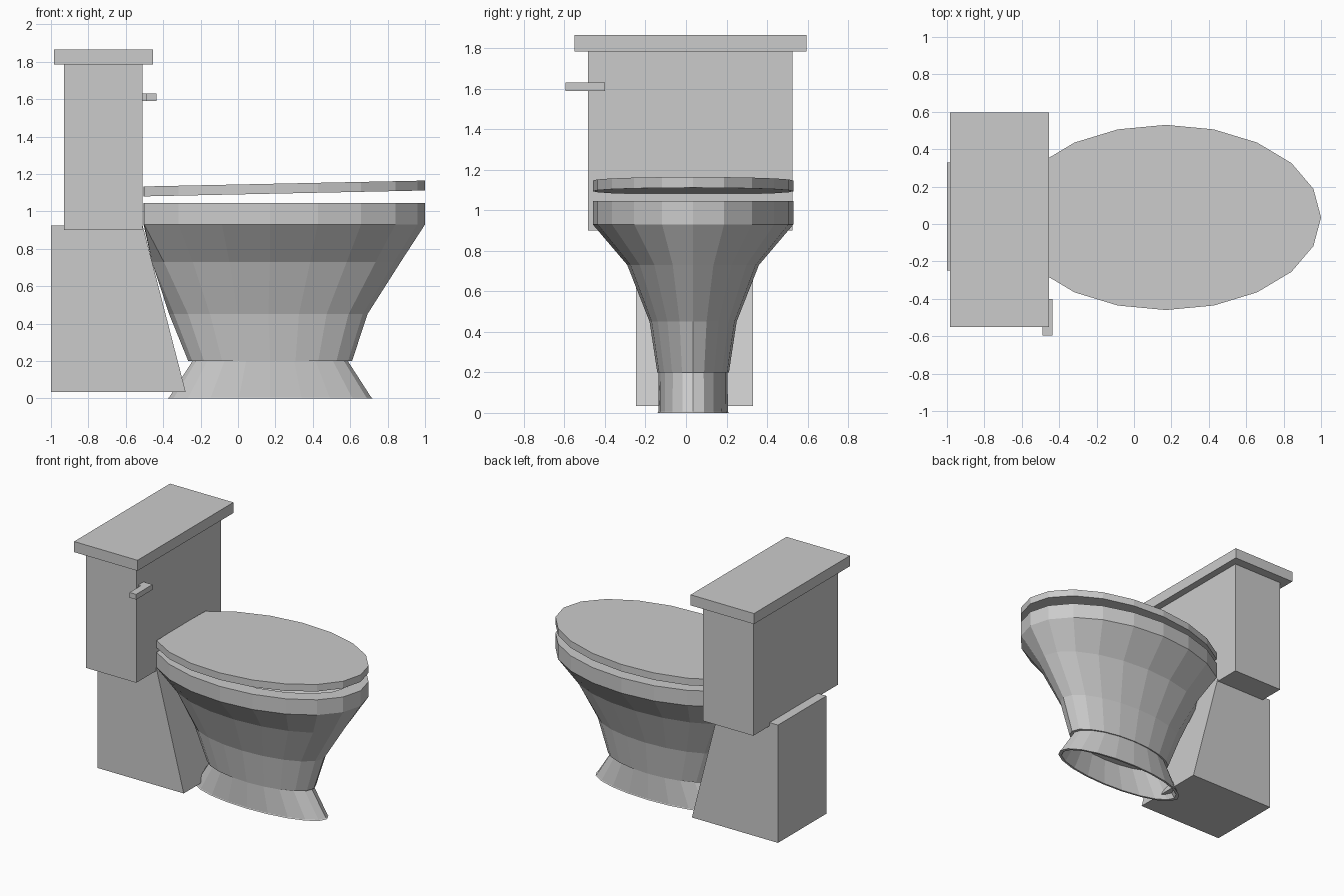
import bpy, bmesh
from math import cos, sin, pi

if "Cube" in bpy.data.objects:
    bpy.data.objects.remove(bpy.data.objects["Cube"])

CY = 0.035   # the body sits slightly off the y axis because of the lever
N = 20


def finish(name, bm):
    bmesh.ops.recalc_face_normals(bm, faces=bm.faces)
    me = bpy.data.meshes.new(name)
    bm.to_mesh(me)
    bm.free()
    ob = bpy.data.objects.new(name, me)
    bpy.context.collection.objects.link(ob)
    return ob


def box(name, x0, x1, y0, y1, z0, z1, base_x1=None):
    """Box whose lower front edge may be pushed out to base_x1."""
    bm = bmesh.new()
    bmesh.ops.create_cube(bm, size=1)
    for v in bm.verts:
        low = v.co.z < 0
        right = base_x1 if low and base_x1 is not None else x1
        v.co = (right if v.co.x > 0 else x0,
                y1 if v.co.y > 0 else y0,
                z0 if low else z1)
    return finish(name, bm)


def loft(name, rings, cap_start=True, cap_end=True, closed=False, tilt=0):
    """Skin oval rings (z, centre x, radius x, radius y, flat back x)."""
    bm = bmesh.new()
    loops = []
    for z, cx, rx, ry, back in rings:
        loop = []
        for i in range(N):
            a = 2 * pi * i / N
            x = max(cx + rx * cos(a), back)
            loop.append(bm.verts.new((x, CY + ry * sin(a), z + tilt * (x + 0.51))))
        loops.append(loop)
    pairs = list(zip(loops, loops[1:]))
    if closed:
        pairs.append((loops[-1], loops[0]))
    for a, b in pairs:
        for i in range(N):
            j = (i + 1) % N
            bm.faces.new((a[i], a[j], b[j], b[i]))
    if cap_start:
        bm.faces.new(loops[0])
    if cap_end:
        bm.faces.new(loops[-1])
    return finish(name, bm)


# Cistern, its cover and the flush lever
box("tank", -0.93, -0.51, -0.485, 0.525, 0.90, 1.785)
box("tank_cover", -0.985, -0.455, -0.55, 0.595, 1.785, 1.865)
box("lever_stem", -0.515, -0.485, -0.46, -0.40, 1.59, 1.63)
box("lever", -0.49, -0.435, -0.595, -0.40, 1.59, 1.63)

# Rear support with sloping front
box("rear_support", -1.0, -0.51, CY - 0.283, CY + 0.295, 0.035, 0.925, base_x1=-0.28)

# Bowl: outside going up, over the rim, then down the basin
loft("bowl", [
    (0.20, 0.172, 0.438, 0.177, -1),
    (0.45, 0.162, 0.530, 0.215, -1),
    (0.73, 0.170, 0.700, 0.325, -0.46),
    (0.93, 0.170, 0.830, 0.495, -0.505),
    (1.045, 0.170, 0.830, 0.495, -0.505),
    (1.045, 0.170, 0.720, 0.390, -0.40),
    (0.93, 0.170, 0.720, 0.390, -0.40),
    (0.73, 0.170, 0.570, 0.260, -0.35),
    (0.50, 0.165, 0.350, 0.140, -1),
])

# Hollow flared foot
loft("foot", [
    (0.20, 0.172, 0.415, 0.170, -1),
    (0.006, 0.172, 0.540, 0.172, -1),
    (0.0, 0.172, 0.548, 0.176, -1),
    (0.0, 0.172, 0.520, 0.162, -1),
    (0.195, 0.172, 0.395, 0.155, -1),
])

# Slightly raised lid
loft("lid", [
    (1.08, 0.17, 0.83, 0.495, -0.505),
    (1.133, 0.17, 0.83, 0.495, -0.505),
], tilt=0.021)
